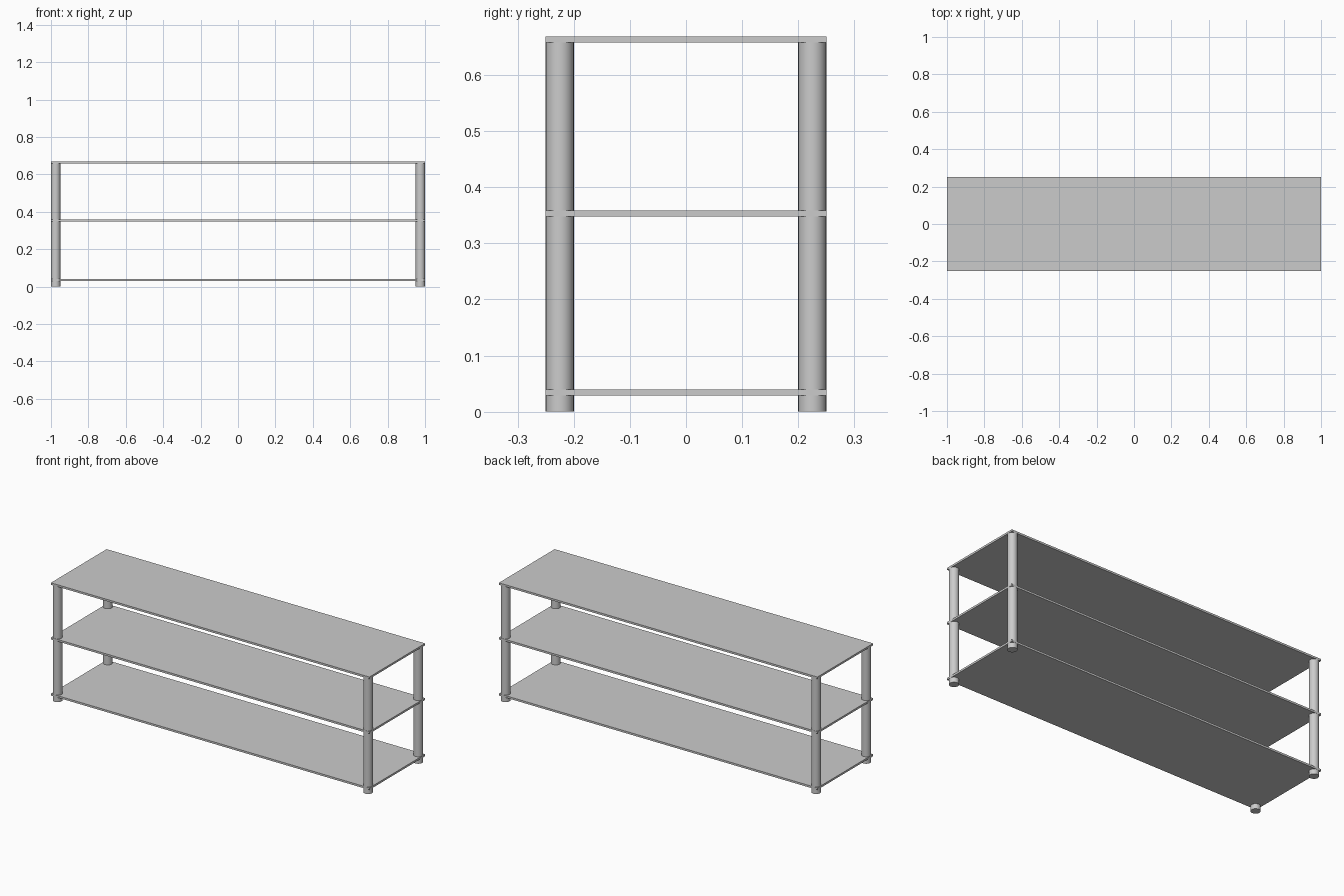
import bpy

if "Cube" in bpy.data.objects:
    bpy.data.objects.remove(bpy.data.objects["Cube"])

LENGTH, DEPTH, THICK = 2.0, 0.5, 0.011
POST_R, TOP = 0.025, 0.669


def shelf(name, z):
    bpy.ops.mesh.primitive_cube_add(size=1, location=(0, 0, z))
    ob = bpy.context.object
    ob.name = name
    ob.scale = (LENGTH, DEPTH, THICK)
    bpy.ops.object.transform_apply(location=False, rotation=False, scale=True)


def post(name, x, y):
    height = TOP - THICK / 2
    bpy.ops.mesh.primitive_cylinder_add(vertices=48, radius=POST_R, depth=height,
                                        location=(x, y, height / 2))
    bpy.context.object.name = name
    bpy.ops.object.shade_smooth_by_angle()


# Three thin shelf boards
for name, z in (("bottom_shelf", 0.034), ("middle_shelf", 0.353),
                ("top_shelf", TOP - THICK / 2)):
    shelf(name, z)

# Round corner posts running through the boards, ending inside the top one
for side, sx in (("left", -1), ("right", 1)):
    for end, sy in (("front", -1), ("back", 1)):
        post(f"{end}_{side}_post", sx * (LENGTH / 2 - POST_R), sy * (DEPTH / 2 - POST_R))
